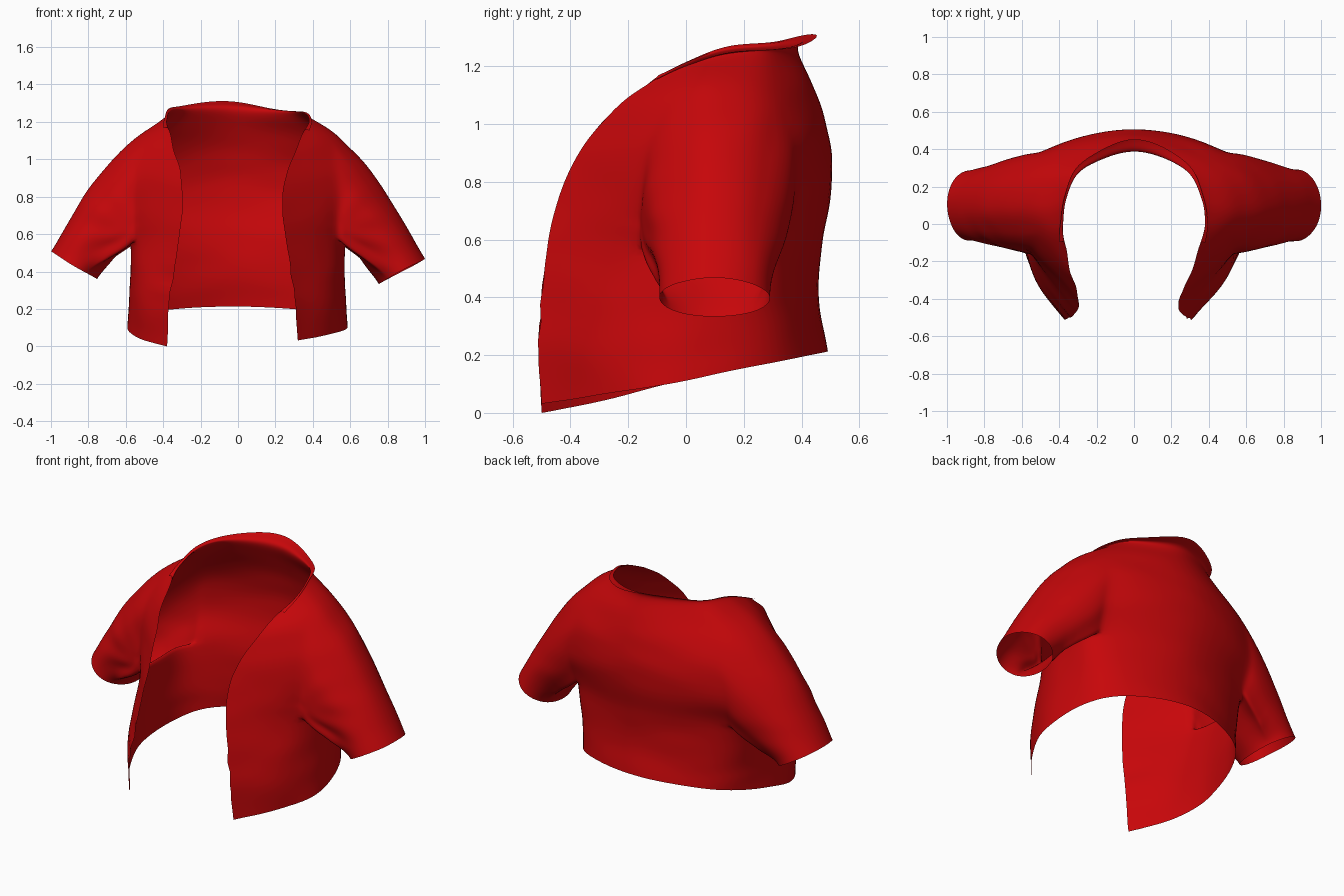
import bpy, bmesh, math
from mathutils import Vector, noise

if "Cube" in bpy.data.objects:
    bpy.data.objects.remove(bpy.data.objects["Cube"])

# Half-torso control rows, hem to collar: front edge, front of armhole, side, back of armhole, centre back
ROWS = [
    [(.35, -.50, .005), (.52, -.27, .05), (.59, -.02, .10), (.45, .34, .175), (0, .495, .205)],
    [(.335, -.51, .24), (.52, -.27, .27), (.575, .02, .28), (.45, .335, .32), (0, .465, .36)],
    [(.29, -.485, .53), (.53, -.165, .56), (.575, .09, .56), (.50, .32, .57), (0, .475, .57)],
    [(.265, -.435, .75), (.54, -.155, .72), (.66, .10, .74), (.51, .375, .74), (0, .51, .80)],
    [(.285, -.35, .92), (.53, -.13, .92), (.66, .10, .95), (.48, .375, .93), (0, .495, .96)],
    [(.325, -.25, 1.04), (.50, -.05, 1.08), (.56, .11, 1.095), (.45, .31, 1.09), (0, .45, 1.11)],
    [(.36, -.11, 1.15), (.385, .0, 1.195), (.375, .13, 1.23), (.28, .29, 1.245), (0, .385, 1.25)],
    [(.39, -.10, 1.165), (.395, .0, 1.215), (.37, .15, 1.265), (.28, .33, 1.275), (0, .455, 1.29)],
]
CN, RN = 5, 5          # subdivisions per control span
SLEEVE_STEPS = 16


def spline(pts, n, mirror_end=False):
    """Catmull-Rom through pts with n samples per span."""
    p = [Vector(q) for q in pts]
    last = Vector((-p[-2].x, p[-2].y, p[-2].z)) if mirror_end else 2 * p[-1] - p[-2]
    e = [2 * p[0] - p[1]] + p + [last]
    out = []
    for i in range(1, len(p)):
        a, b, c, d = e[i - 1:i + 3]
        for k in range(n):
            t = k / n
            out.append(.5 * (2 * b + (c - a) * t + (2 * a - 5 * b + 4 * c - d) * t * t
                             + (3 * b - a - 3 * c + d) * t ** 3))
    return out + [p[-1]]


def clamp(v):
    return max(0.0, min(1.0, v))


def drape(v, collar=0.0):
    """Slight asymmetry, creases and cloth unevenness."""
    x, y, z = v
    front = clamp(-2.2 * y)
    low = clamp(1 - z)
    out = Vector(v)
    out.x -= .03 * front
    out.z += .04 * x * front * low - .022 * x * clamp((abs(x) - .55) * 4)
    out.z += collar * (.022 * math.cos((x + .15) * 7) - .006)
    # creases beside the front opening
    band = math.exp(-((z - .34) / .12) ** 2) * clamp((-y - .36) * 8)
    out.y += .011 * band * math.sin(z * 62 + x * 6)
    out.x += .008 * band * math.sin(z * 62 + x * 6)
    # folds radiating from the armpits
    pit = Vector((math.copysign(.58, x), .0, .60))
    r = (v - pit).length
    ang = math.atan2(z - .60, abs(x) - .58 - y * .4)
    w = math.exp(-((r - .16) / .11) ** 2)
    out.y += .009 * w * math.sin(ang * 11)
    # general unevenness
    out += noise.noise_vector(Vector((x * 4, y * 4, z * 9))) * .006
    return out


def make_half(bm, side):
    rows = [spline(r, CN, True) for r in ROWS]
    cols = [spline([r[j] for r in rows], RN) for j in range(len(rows[0]))]
    nc, nr = len(cols), len(cols[0])
    c0, c1, r0, r1 = CN, 3 * CN, 2 * RN, 5 * RN    # armhole block
    put = lambda p, c=0: bm.verts.new(drape(Vector((p.x * side, p.y, p.z)), c))

    # torso grid with the armhole left open
    vert = {}
    for j in range(nc):
        for i in range(nr):
            if not (c0 < j < c1 and r0 < i < r1):
                vert[j, i] = put(cols[j][i], clamp((i - 5.4 * RN) / (1.6 * RN)))
    for j in range(nc - 1):
        for i in range(nr - 1):
            if not (c0 <= j < c1 and r0 <= i < r1):
                bm.faces.new([vert[j, i], vert[j + 1, i], vert[j + 1, i + 1], vert[j, i + 1]])

    # sleeve, swept from the armhole to an oval cuff
    ring = ([(j, r0) for j in range(c0, c1)] + [(c1, i) for i in range(r0, r1)]
            + [(j, r1) for j in range(c1, c0, -1)] + [(c0, i) for i in range(r1, r0, -1)])
    up, back = Vector((.125, 0, .07)), Vector((0, .19, 0))
    cuff = Vector((.875, .10, .407))
    centre = Vector((.55, .12, .80))
    prev = [vert[k] for k in ring]
    paths = []
    for j, i in ring:
        p0 = cols[j][i]
        d = p0 - centre
        a = math.atan2(d.y / .26, d.dot(Vector((.5, 0, .87))) / .28)
        p3 = cuff + up * math.cos(a) + back * math.sin(a)
        top = .5 + .5 * math.cos(a)
        length = (p3 - p0).length
        start = Vector((.60 + .12 * top, 0, -.75 + .12 * top)).normalized()
        p1 = p0 + start * length * .35
        p2 = p3 - Vector((.50, 0, -.87)) * length * (.2 + .13 * top)
        paths.append((p0, p1, p2, p3))
    for s in range(1, SLEEVE_STEPS + 1):
        t = s / SLEEVE_STEPS
        u = 1 - t
        cur = [put(a * u ** 3 + b * 3 * u * u * t + c * 3 * u * t * t + d * t ** 3)
               for a, b, c, d in paths]
        for k in range(len(cur)):
            m = (k + 1) % len(cur)
            bm.faces.new([prev[k], prev[m], cur[m], cur[k]])
        prev = cur


# open-front jacket shell
bm = bmesh.new()
for side in (1, -1):
    make_half(bm, side)
bmesh.ops.remove_doubles(bm, verts=bm.verts, dist=.0005)
# relax the armhole joins
relax = [v for v in bm.verts if not v.is_boundary and abs(v.co.x) > .42 and v.co.z > .45]
bmesh.ops.smooth_vert(bm, verts=relax, factor=.5, use_axis_x=True, use_axis_y=True, use_axis_z=True)
bmesh.ops.recalc_face_normals(bm, faces=bm.faces)
# turn the cloth so its outside faces away from the body
rear = max(bm.faces, key=lambda f: f.calc_center_median().y)
if rear.normal.y < 0:
    bmesh.ops.reverse_faces(bm, faces=bm.faces)
low = min(v.co.z for v in bm.verts)
bmesh.ops.translate(bm, verts=bm.verts, vec=(0, 0, -low))
for f in bm.faces:
    f.smooth = True
mesh = bpy.data.meshes.new("jacket")
bm.to_mesh(mesh)
bm.free()
jacket = bpy.data.objects.new("jacket", mesh)
bpy.context.collection.objects.link(jacket)
sub = jacket.modifiers.new("smooth", 'SUBSURF')
sub.levels = sub.render_levels = 1
sub.boundary_smooth = 'PRESERVE_CORNERS'

# red cloth
mat = bpy.data.materials.new("red_cloth")
mat.diffuse_color = (.57, .002, .003, 1)
mat.use_nodes = True
mat.node_tree.nodes["Principled BSDF"].inputs["Base Color"].default_value = mat.diffuse_color
mesh.materials.append(mat)
